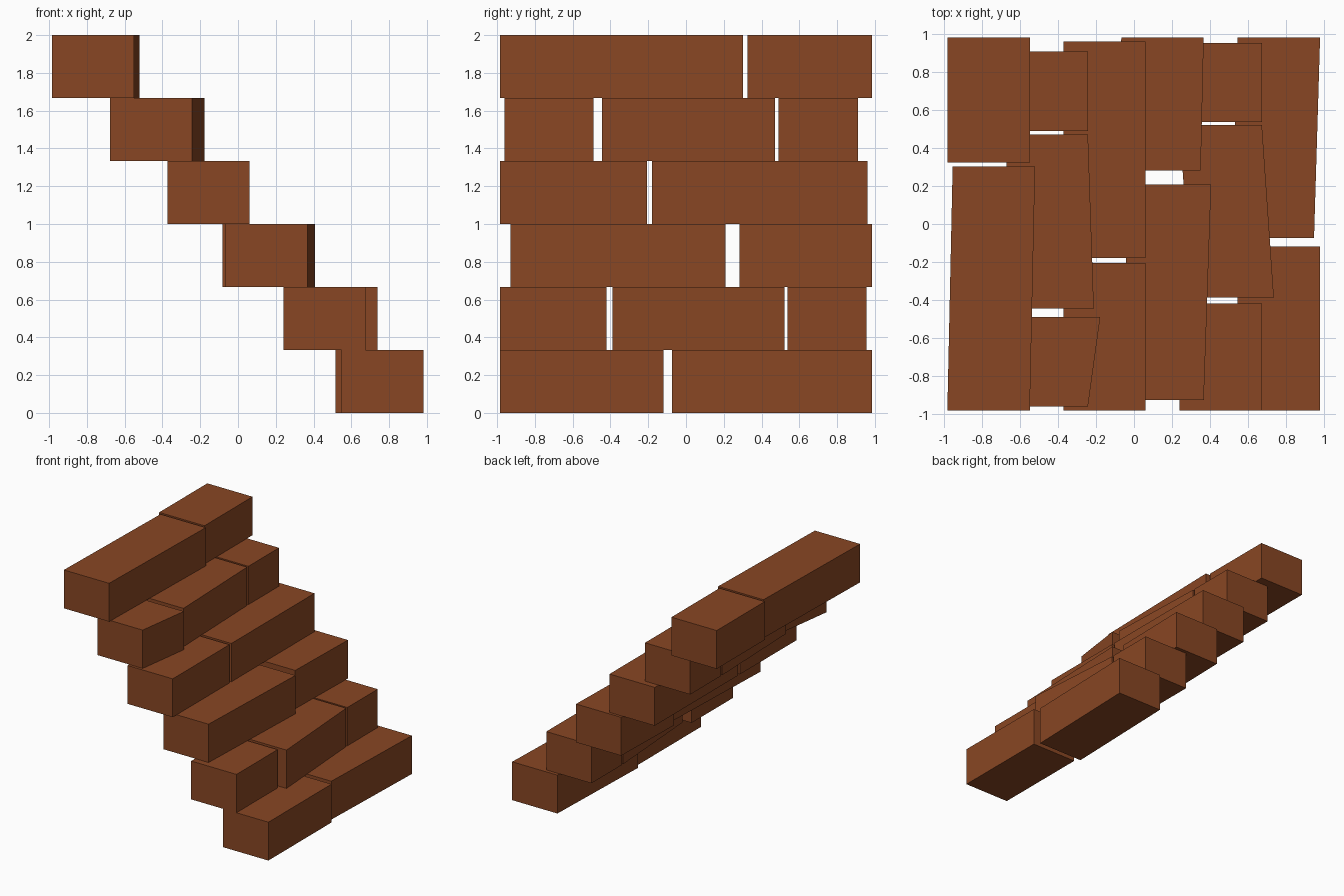
import bpy, bmesh

if "Cube" in bpy.data.objects:
    bpy.data.objects.remove(bpy.data.objects["Cube"])

brown = bpy.data.materials.new("warm_brown")
brown.diffuse_color = (0.250, 0.062, 0.017, 1)
brown.use_nodes = True
brown.node_tree.nodes["Principled BSDF"].inputs["Base Color"].default_value = brown.diffuse_color

WIDTH, RISE = 0.435, 1 / 3


def block(name, level, y0, y1, right0, right1):
    """Sheared stair block: right edge runs from right0 (at y0) to right1 (at y1)."""
    bm = bmesh.new()
    plan = [(right0 - WIDTH, y0), (right0, y0), (right1, y1), (right1 - WIDTH, y1)]
    base = bm.faces.new([bm.verts.new((x, y, level * RISE)) for x, y in plan])
    ext = bmesh.ops.extrude_face_region(bm, geom=[base])
    top = [v for v in ext["geom"] if isinstance(v, bmesh.types.BMVert)]
    bmesh.ops.translate(bm, verts=top, vec=(0, 0, RISE))
    bmesh.ops.recalc_face_normals(bm, faces=bm.faces)
    mesh = bpy.data.meshes.new(name)
    bm.to_mesh(mesh)
    bm.free()
    mesh.materials.append(brown)
    bpy.context.collection.objects.link(bpy.data.objects.new(name, mesh))


# Blocks of each step, bottom to top: (y start, y end, right edge at start, at end)
steps = [
    [(-0.985, -0.118, 0.982, 0.982), (-0.075, 0.985, 0.950, 0.982)],
    [(-0.985, -0.420, 0.675, 0.675), (-0.388, 0.522, 0.738, 0.675), (0.538, 0.955, 0.675, 0.675)],
    [(-0.930, 0.208, 0.368, 0.407), (0.283, 0.985, 0.352, 0.368)],
    [(-0.985, -0.207, 0.062, 0.062), (-0.180, 0.962, 0.062, 0.062)],
    [(-0.962, -0.490, -0.243, -0.178), (-0.446, 0.472, -0.212, -0.243), (0.490, 0.910, -0.243, -0.243)],
    [(-0.985, 0.303, -0.550, -0.522), (0.325, 0.985, -0.550, -0.550)],
]
for level, blocks in enumerate(steps):
    for i, spec in enumerate(blocks):
        block(f"step_{level + 1}_block_{i + 1}", level, *spec)
